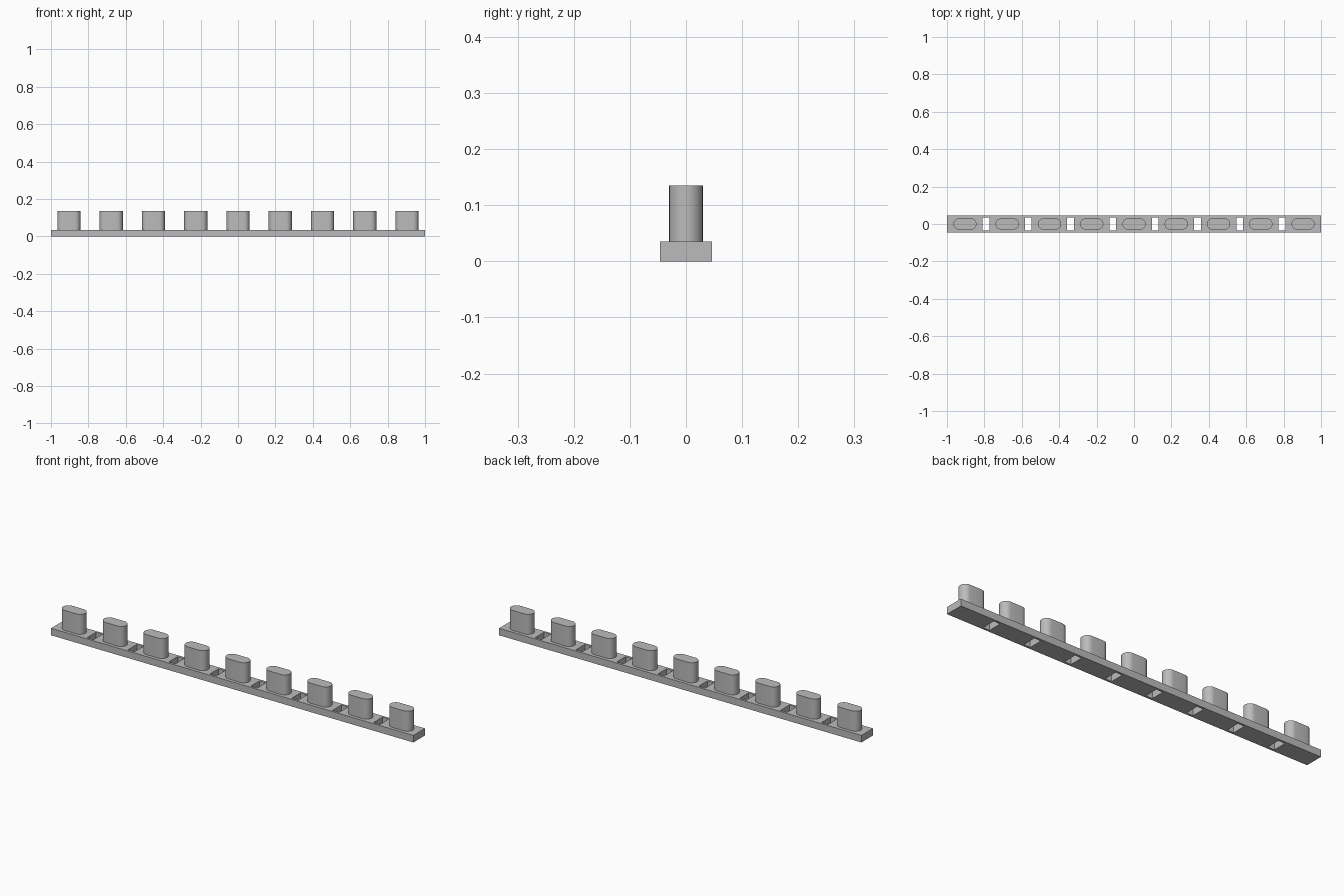
import bpy
import bmesh
import math

cube = bpy.data.objects.get("Cube")
if cube:
    bpy.data.objects.remove(cube, do_unlink=True)

POSTS = 9
PITCH = 0.226
RAIL_HALF_WIDTH = 0.046
RAIL_HEIGHT = 0.035
POST_HEIGHT = 0.1
POST_RADIUS = 0.03
POST_HALF_LENGTH = 0.062
SLOT_HALF_X, SLOT_HALF_Y = 0.018, 0.035

grey = bpy.data.materials.new("plain grey")
grey.use_nodes = True
colour = (0.5, 0.5, 0.5, 1)
grey.diffuse_color = colour
grey.node_tree.nodes["Principled BSDF"].inputs["Base Color"].default_value = colour


def extrude_up(bm, height):
    """Turn the flat faces of bm into a closed solid."""
    result = bmesh.ops.extrude_face_region(bm, geom=bm.faces[:], use_keep_orig=True)
    verts = [v for v in result["geom"] if isinstance(v, bmesh.types.BMVert)]
    bmesh.ops.translate(bm, verts=verts, vec=(0, 0, height))
    bmesh.ops.recalc_face_normals(bm, faces=bm.faces[:])


def make_object(name, bm):
    mesh = bpy.data.meshes.new(name)
    bm.to_mesh(mesh)
    bm.free()
    mesh.materials.append(grey)
    obj = bpy.data.objects.new(name, mesh)
    bpy.context.collection.objects.link(obj)
    return obj


# Rail: a grid of cells, leaving out the slots between posts
slot_centres = [(i - (POSTS - 2) / 2) * PITCH for i in range(POSTS - 1)]
xs = [-1] + [c + s * SLOT_HALF_X for c in slot_centres for s in (-1, 1)] + [1]
ys = [-RAIL_HALF_WIDTH, -SLOT_HALF_Y, SLOT_HALF_Y, RAIL_HALF_WIDTH]
bm = bmesh.new()
grid = [[bm.verts.new((x, y, 0)) for y in ys] for x in xs]
for i in range(len(xs) - 1):
    for j in range(3):
        if i % 2 == 1 and j == 1:
            continue
        bm.faces.new((grid[i][j], grid[i + 1][j], grid[i + 1][j + 1], grid[i][j + 1]))
extrude_up(bm, RAIL_HEIGHT)
make_object("slotted_rail", bm)

# Posts: upright prisms with rounded ends
SEGMENTS = 16
for n in range(POSTS):
    bm = bmesh.new()
    outline = []
    for side in (1, -1):
        for k in range(SEGMENTS + 1):
            a = math.pi * (k / SEGMENTS - 0.5)
            x = side * (POST_HALF_LENGTH - POST_RADIUS + POST_RADIUS * math.cos(a))
            y = side * POST_RADIUS * math.sin(a)
            outline.append(bm.verts.new((x, y, 0)))
    bm.faces.new(outline)
    extrude_up(bm, POST_HEIGHT)
    post = make_object(f"post_{n + 1}", bm)
    post.location = ((n - (POSTS - 1) / 2) * PITCH, 0, RAIL_HEIGHT)
    bpy.ops.object.select_all(action="DESELECT")
    post.select_set(True)
    bpy.context.view_layer.objects.active = post
    bpy.ops.object.shade_smooth_by_angle(angle=math.radians(30))
